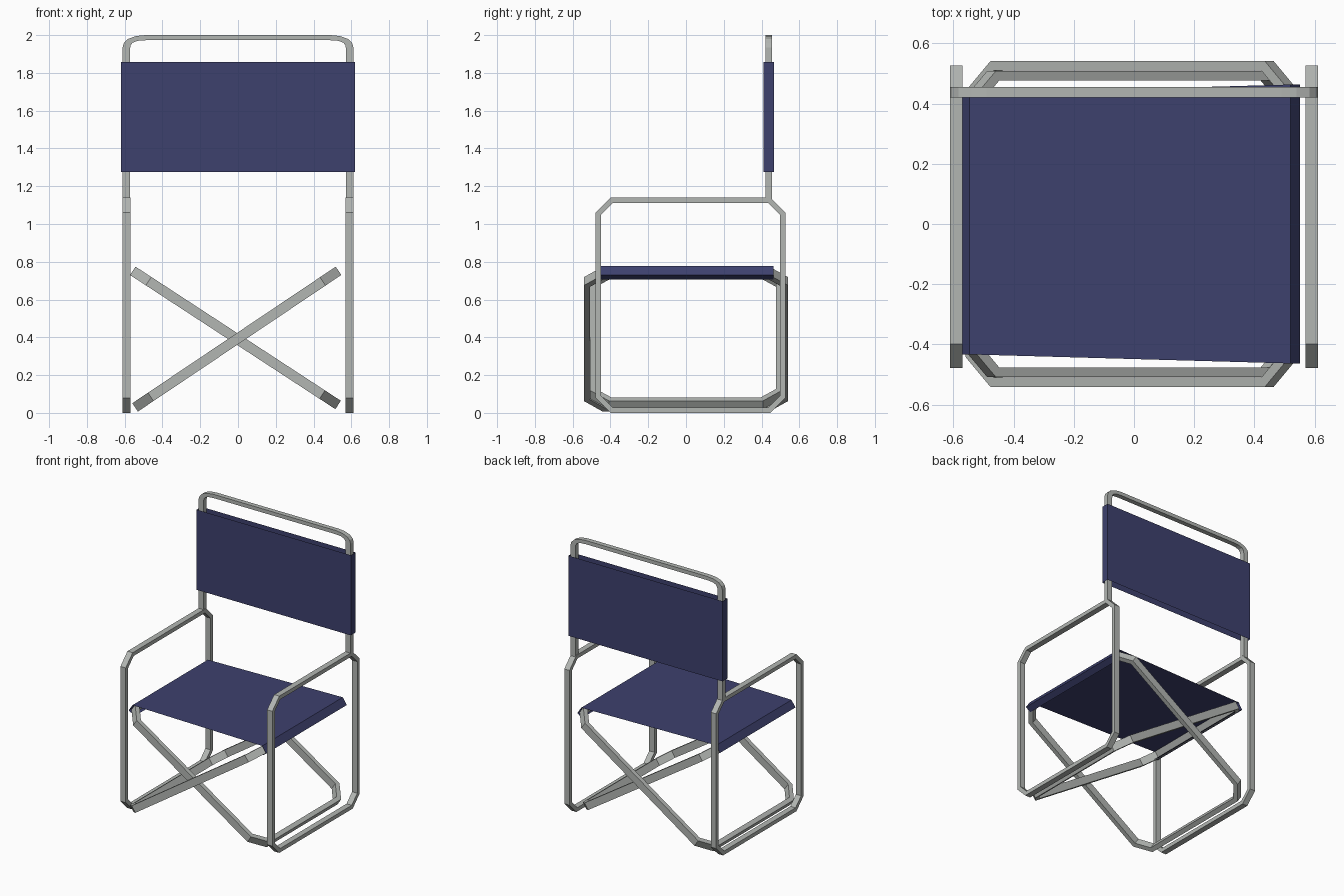
import bpy
from mathutils import Vector

if "Cube" in bpy.data.objects:
    bpy.data.objects.remove(bpy.data.objects["Cube"])


def material(name, rgb):
    m = bpy.data.materials.new(name)
    m.diffuse_color = (*rgb, 1)
    m.use_nodes = True
    m.node_tree.nodes["Principled BSDF"].inputs["Base Color"].default_value = m.diffuse_color
    return m


METAL = material("grey metal", (0.45, 0.47, 0.45))
CLOTH = material("navy cloth", (0.047, 0.052, 0.155))


def make(name, verts, faces, mat):
    me = bpy.data.meshes.new(name)
    me.from_pydata([tuple(v) for v in verts], [], faces)
    me.materials.append(mat)
    ob = bpy.data.objects.new(name, me)
    bpy.context.collection.objects.link(ob)
    return ob


def octagon(a, b, c):
    """Rectangle of half sizes a, b with corners cut by c."""
    return [(a, -b + c), (a, b - c), (a - c, b), (-a + c, b),
            (-a, b - c), (-a, -b + c), (-a + c, -b), (a - c, -b)]


def bar_frame(name, outer, inner, origin, u, v, w, closed=True):
    """Rectangular bar between two outlines, w thick across the u-v plane."""
    o, u, v = Vector(origin), Vector(u).normalized(), Vector(v).normalized()
    nrm = u.cross(v)
    verts = []
    for po, pi in zip(outer, inner):
        for p, s in ((po, -1), (po, 1), (pi, 1), (pi, -1)):
            verts.append(o + u * p[0] + v * p[1] + nrm * (s * w / 2))
    n = len(outer)
    faces = []
    for i in range(n if closed else n - 1):
        a, b = 4 * i, 4 * ((i + 1) % n)
        for k in range(4):
            l = (k + 1) % 4
            faces.append((a + k, b + k, b + l, a + l))
    if not closed:
        faces += [(0, 1, 2, 3), tuple(4 * n - 1 - k for k in range(4))]
    return make(name, verts, faces, METAL)


def loop_frame(name, a, b, c, t, *args):
    return bar_frame(name, octagon(a, b, c),
                     octagon(a - t, b - t, c - 0.586 * t), *args)


# side frames: legs and armrests
for side, x in (("left", -0.59), ("right", 0.59)):
    loop_frame(side + "_side_frame", 0.502, 0.57, 0.08, 0.028,
               (x, 0.024, 0.57), (0, 1, 0), (0, 0, 1), 0.042)

# crossed frames under the seat
for name, p, q, half_y in (
        ("outer_cross_frame", (-0.545, 0.029), (0.532, 0.752), 0.541),
        ("inner_cross_frame", (0.53, 0.042), (-0.557, 0.752), 0.508)):
    d = Vector((q[0] - p[0], 0, q[1] - p[1]))
    mid = ((p[0] + q[0]) / 2, 0, (p[1] + q[1]) / 2)
    loop_frame(name, d.length / 2, half_y, 0.1, 0.032,
               mid, d, (0, 1, 0), 0.053)

# back posts joined by the rounded top bar
out = [(-0.611, 1.125), (-0.611, 1.935), (-0.604, 1.958), (-0.582, 1.98),
       (-0.54, 1.995), (-0.49, 2.0)]
inn = [(-0.572, 1.125), (-0.572, 1.925), (-0.569, 1.945), (-0.558, 1.96),
       (-0.53, 1.97), (-0.487, 1.973)]
out += [(-x, z) for x, z in reversed(out)]
inn += [(-x, z) for x, z in reversed(inn)]
bar_frame("back_frame", out, inn, (0, 0.438, 0), (1, 0, 0), (0, 0, 1),
          0.035, False)

# back cloth: open sleeve around the posts
ring = [(-0.62, 0.411), (0.62, 0.411), (0.62, 0.465), (-0.62, 0.465)]
make("back_cloth",
     [(x, y, z) for z in (1.275, 1.858) for x, y in ring],
     [(i, (i + 1) % 4, (i + 1) % 4 + 4, i + 4) for i in range(4)], CLOTH)

# seat cloth: sheet wrapped over the two upper bars, a little wider on the right
prof = [(-0.525, 0.706), (-0.577, 0.731), (-0.546, 0.778),
        (0.519, 0.778), (0.551, 0.73), (0.513, 0.705)]
verts = []
for x, z in prof:
    hy = 0.433 if x < 0 else 0.463
    verts += [(x, -hy, z), (x, hy, z)]
make("seat_cloth", verts,
     [(2 * i, 2 * i + 2, 2 * i + 3, 2 * i + 1) for i in range(len(prof) - 1)],
     CLOTH)

# consistent outward normals on the bars
import bmesh
for ob in bpy.data.objects:
    if ob.name.endswith("frame"):
        bm = bmesh.new()
        bm.from_mesh(ob.data)
        bmesh.ops.recalc_face_normals(bm, faces=bm.faces)
        bm.to_mesh(ob.data)
        bm.free()
